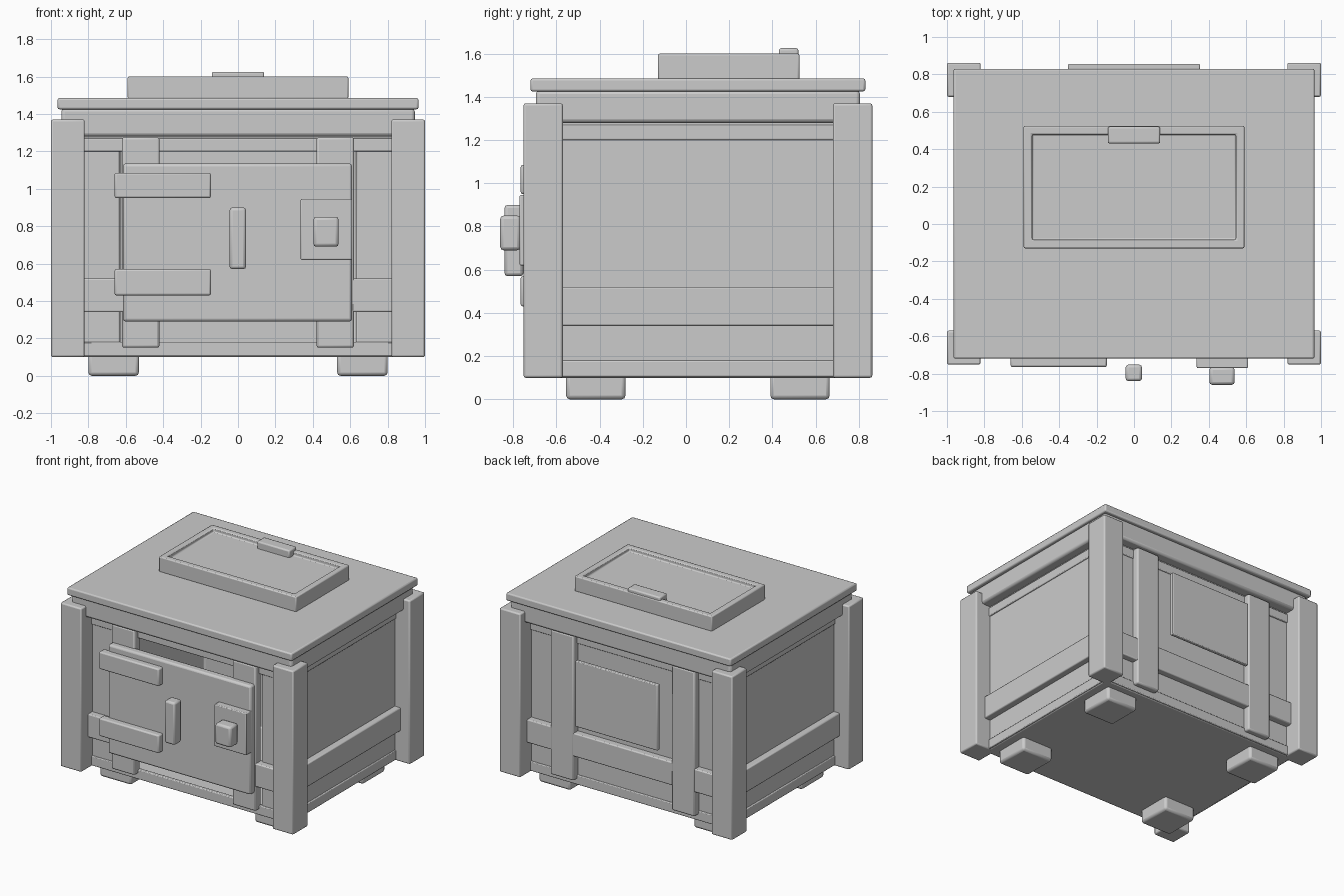
import bpy, bmesh
from math import radians

if "Cube" in bpy.data.objects:
    bpy.data.objects.remove(bpy.data.objects["Cube"])

CY = 0.055  # centre of the cabinet in y (door hardware sticks out in front)


def finish(ob, bevel, segs=2):
    if bevel:
        m = ob.modifiers.new("bevel", 'BEVEL')
        m.width, m.segments, m.limit_method = bevel, segs, 'ANGLE'
    bpy.ops.object.select_all(action='DESELECT')
    ob.select_set(True)
    bpy.context.view_layer.objects.active = ob
    bpy.ops.object.shade_smooth_by_angle(angle=radians(35))
    return ob


def box(name, x, y, z, bevel=0.01, edit=None):
    """Box from (min, max) ranges, with optional bmesh edit."""
    bm = bmesh.new()
    bmesh.ops.create_cube(bm, size=1)
    for v in bm.verts:
        for i, (a, b) in enumerate((x, y, z)):
            v.co[i] = a if v.co[i] < 0 else b
    if edit:
        edit(bm)
    me = bpy.data.meshes.new(name)
    bm.to_mesh(me)
    bm.free()
    ob = bpy.data.objects.new(name, me)
    bpy.context.collection.objects.link(ob)
    return finish(ob, bevel)


def span(s, a, b):
    return (a, b) if s > 0 else (-b, -a)


def yspan(s, a, b):
    lo, hi = span(s, a, b)
    return (CY + lo, CY + hi)


def open_front(bm):
    # inset the front face and push it back to make the chamber
    bm.normal_update()
    f = min(bm.faces, key=lambda f: f.calc_center_median().y)
    bmesh.ops.inset_region(bm, faces=[f], thickness=0.08)
    for v in f.verts:
        v.co.x = 0.63 if v.co.x > 0 else -0.63
    r = bmesh.ops.extrude_discrete_faces(bm, faces=[f])
    bmesh.ops.translate(bm, vec=(0, 1.1, 0), verts=r['faces'][0].verts[:])


def recess_top(bm):
    bm.normal_update()
    f = max(bm.faces, key=lambda f: f.calc_center_median().z)
    bmesh.ops.inset_region(bm, faces=[f], thickness=0.065)
    r = bmesh.ops.extrude_discrete_faces(bm, faces=[f])
    bmesh.ops.translate(bm, vec=(0, 0, -0.03), verts=r['faces'][0].verts[:])


# main body with front chamber
box("body", (-0.87, 0.87), (CY - 0.67, CY + 0.67), (0.10, 1.29), 0.01, open_front)

# lid
box("lid_base", (-0.945, 0.945), (CY - 0.75, CY + 0.75), (1.28, 1.43), 0.018)
box("lid_slab", (-0.965, 0.965), (CY - 0.775, CY + 0.775), (1.425, 1.485), 0.01)
box("top_hatch", (-0.59, 0.59), (-0.13, 0.525), (1.48, 1.6), 0.008, recess_top)
box("hatch_handle", (-0.14, 0.14), (0.43, 0.52), (1.56, 1.625), 0.01)

# corner posts, feet
for sx in (-1, 1):
    for sy in (-1, 1):
        box("corner_post", span(sx, 0.82, 1.0), yspan(sy, 0.625, 0.807), (0.10, 1.37))
        box("foot", span(sx, 0.53, 0.80), yspan(sy, 0.335, 0.61), (0, 0.12), 0.018)

# horizontal rails on each side, vertical straps front and back
for s in (-1, 1):
    box("side_band", span(s, 0.84, 0.92), (CY - 0.7, CY + 0.7), (0.34, 0.52), 0.008)
    box("end_band", (-0.87, 0.87), yspan(s, 0.65, 0.722), (0.34, 0.52), 0.008)
    for z in ((0.105, 0.18), (1.2, 1.27)):
        box("side_rail", span(s, 0.85, 0.88), (CY - 0.66, CY + 0.66), z, 0.006)
        box("end_rail", (-0.85, 0.85), yspan(s, 0.65, 0.68), z, 0.006)
    for sx in (-1, 1):
        box("strap", span(sx, 0.42, 0.62), yspan(s, 0.655, 0.725), (0.15, 1.275), 0.012)

# back plate
box("back_plate", (-0.353, 0.353), (0.825, 0.855), (0.62, 1.13), 0.006)

# door and its hardware
box("door", (-0.615, 0.61), (-0.717, -0.65), (0.29, 1.135), 0.015)
for z in ((0.43, 0.57), (0.95, 1.085)):
    box("hinge", (-0.66, -0.145), (-0.765, -0.70), z)
box("latch_plate", (0.335, 0.61), (-0.77, -0.70), (0.62, 0.945), 0.006)
box("latch_knob", (0.403, 0.538), (-0.86, -0.765), (0.69, 0.85), 0.016)
box("door_handle", (-0.045, 0.043), (-0.84, -0.752), (0.57, 0.90), 0.015)
